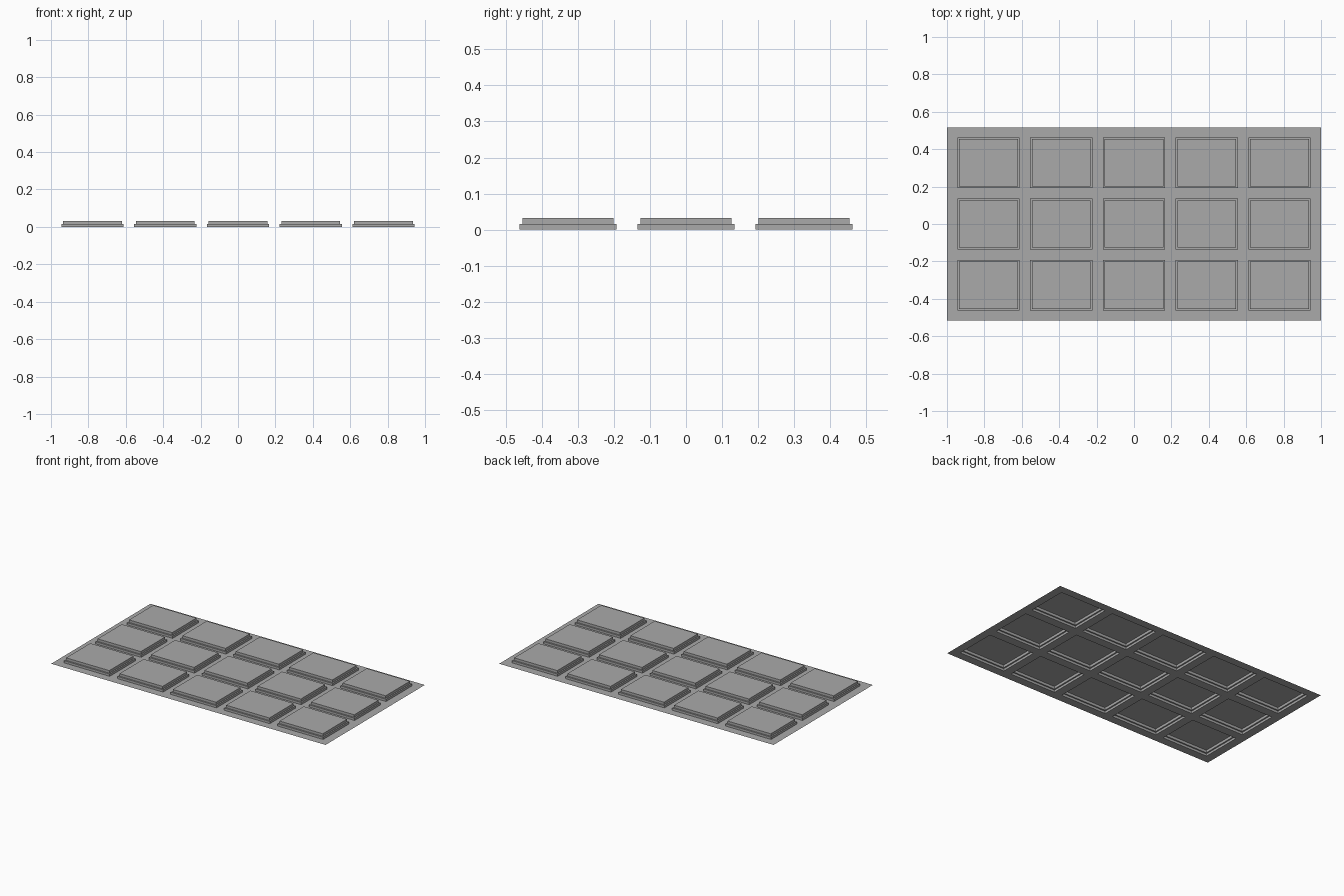
import bpy, bmesh

cube = bpy.data.objects.get("Cube")
if cube:
    bpy.data.objects.remove(cube, do_unlink=True)

HALF_X, HALF_Y = 1.0, 0.517
COLS, ROWS = 5, 3
TILE_X, TILE_Y = 0.333, 0.27
PITCH_X, PITCH_Y = 0.389, 0.3275
STEP_Z, TOP_Z, LEDGE = 0.015, 0.032, 0.009

grey = bpy.data.materials.new("plain grey")
grey.use_nodes = True
grey.diffuse_color = (0.4, 0.4, 0.4, 1)
grey.node_tree.nodes["Principled BSDF"].inputs["Base Color"].default_value = grey.diffuse_color


def cuts(half, count, pitch, size):
    """Grid lines along one axis: sheet edges plus both edges of every tile."""
    lines = [-half]
    for i in range(count):
        centre = (i - (count - 1) / 2) * pitch
        lines += [centre - size / 2, centre + size / 2]
    return lines + [half]


# Flat sheet divided into tiles and the strips between them
xs = cuts(HALF_X, COLS, PITCH_X, TILE_X)
ys = cuts(HALF_Y, ROWS, PITCH_Y, TILE_Y)
bm = bmesh.new()
grid = [[bm.verts.new((x, y, 0)) for x in xs] for y in ys]
tiles = []
for j in range(len(ys) - 1):
    for i in range(len(xs) - 1):
        face = bm.faces.new((grid[j][i], grid[j][i + 1],
                             grid[j + 1][i + 1], grid[j + 1][i]))
        if i % 2 and j % 2:
            tiles.append(face)
bm.normal_update()

# Raise every tile in two steps with a ledge; the underside stays hollow
for thickness, depth in ((0, STEP_Z), (LEDGE, 0), (0, TOP_Z - STEP_Z)):
    bmesh.ops.inset_individual(bm, faces=tiles, thickness=thickness,
                               depth=depth, use_even_offset=True)
    bm.normal_update()

mesh = bpy.data.meshes.new("stepped_tile_sheet")
bm.to_mesh(mesh)
bm.free()
mesh.materials.append(grey)
sheet = bpy.data.objects.new("stepped_tile_sheet", mesh)
bpy.context.collection.objects.link(sheet)
